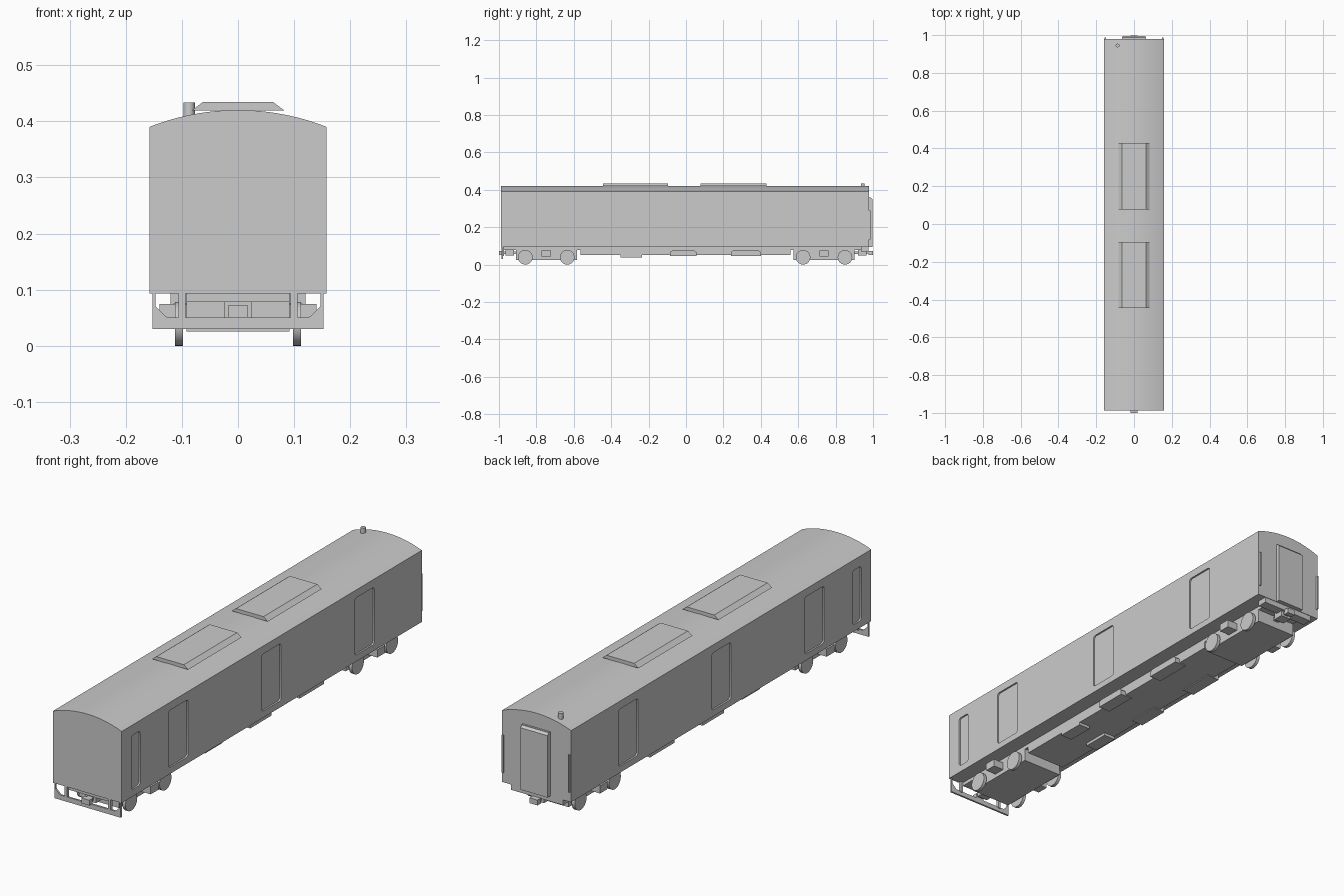
import bpy, bmesh, math
from mathutils import Vector

if "Cube" in bpy.data.objects:
    bpy.data.objects.remove(bpy.data.objects["Cube"])


def mesh_object(name, bm, smooth=False):
    bmesh.ops.recalc_face_normals(bm, faces=bm.faces[:])
    me = bpy.data.meshes.new(name)
    bm.to_mesh(me)
    bm.free()
    ob = bpy.data.objects.new(name, me)
    bpy.context.collection.objects.link(ob)
    if smooth:
        select(ob)
        bpy.ops.object.shade_smooth_by_angle(angle=math.radians(30))
    return ob


def select(ob):
    bpy.ops.object.select_all(action='DESELECT')
    ob.select_set(True)
    bpy.context.view_layer.objects.active = ob


def prism(bm, points, direction):
    """Extrude a closed outline of 3D points along a direction."""
    face = bm.faces.new([bm.verts.new(p) for p in points])
    new = bmesh.ops.extrude_face_region(bm, geom=[face])['geom']
    verts = [g for g in new if isinstance(g, bmesh.types.BMVert)]
    bmesh.ops.translate(bm, verts=verts, vec=Vector(direction))


def extrude_y(name, xz, y0, y1, smooth=False):
    bm = bmesh.new()
    prism(bm, [(x, y0, z) for x, z in xz], (0, y1 - y0, 0))
    return mesh_object(name, bm, smooth)


def box(name, x0, x1, y0, y1, z0, z1):
    return extrude_y(name, [(x0, z0), (x1, z0), (x1, z1), (x0, z1)], y0, y1)


def cylinder(name, centre, radius, depth, axis='Z', sides=32):
    bm = bmesh.new()
    bmesh.ops.create_cone(bm, cap_ends=True, segments=sides, radius1=radius,
                          radius2=radius, depth=depth)
    ob = mesh_object(name, bm, True)
    if axis == 'X':
        ob.rotation_euler = (0, math.pi / 2, 0)
    ob.location = centre
    return ob


W, FRONT, BACK = 0.158, -0.988, 0.979
BASE, EAVE, CROWN = 0.093, 0.39, 0.42

# Carriage shell with a shallow arched roof
rise = CROWN - EAVE
radius = (W * W + rise * rise) / (2 * rise)
span = math.asin(W / radius)
arc = [(radius * math.sin(span * (1 - i / 12)),
        CROWN - radius + radius * math.cos(span * (1 - i / 12))) for i in range(25)]
body = extrude_y("carriage_body", [(-W, BASE), (W, BASE)] + arc, FRONT, BACK)

# Recessed side doors, cut on both sides
cut = bmesh.new()
r, depth = 0.012, 0.007
doors = [(-0.923, -0.866, 0.122, 0.347), (-0.68, -0.552, 0.12, 0.357),
         (-0.07, 0.057, 0.12, 0.357), (0.54, 0.668, 0.12, 0.357)]
for y0, y1, z0, z1 in doors:
    corners = [(y1 - r, z1 - r, 0), (y0 + r, z1 - r, 90),
               (y0 + r, z0 + r, 180), (y1 - r, z0 + r, 270)]
    outline = [(cy + r * math.cos(math.radians(a + k * 30)),
                cz + r * math.sin(math.radians(a + k * 30)))
               for cy, cz, a in corners for k in range(4)]
    for s in (-1, 1):
        prism(cut, [(s * (W - depth), y, z) for y, z in outline], (s * 0.03, 0, 0))
cutter = mesh_object("door_cutter", cut)
cutter.hide_render = True
select(body)
mod = body.modifiers.new("doors", 'BOOLEAN')
mod.operation, mod.solver, mod.object = 'DIFFERENCE', 'EXACT', cutter
bpy.ops.object.modifier_apply(modifier=mod.name)
bpy.data.objects.remove(cutter)
bpy.ops.object.shade_smooth_by_angle(angle=math.radians(30))

# Roof equipment housings and exhaust pipe
for y0, y1 in ((-0.445, -0.095), (0.077, 0.43)):
    extrude_y("roof_unit", [(-0.083, 0.419), (0.083, 0.419),
                            (0.063, 0.434), (-0.063, 0.434)], y0, y1)
cylinder("roof_pipe", (-0.087, 0.945, 0.417), 0.01, 0.033, sides=24)

# Rear gangway and corner handrails
box("gangway_frame", -0.063, 0.063, BACK, 0.987, 0.093, 0.36)
bm = bmesh.new()
prism(bm, [(-0.062, y, z) for y, z in
           ((0.985, 0.093), (0.996, 0.093), (0.996, 0.35), (0.985, 0.36))], (0.124, 0, 0))
mesh_object("gangway_door", bm)
for s in (-1, 1):
    box("corner_handrail", s * 0.152 - 0.003, s * 0.152 + 0.003, BACK, 0.987, 0.135, 0.29)

# Underframe
box("underframe_rail", -0.092, 0.092, FRONT + 0.01, BACK - 0.01, 0.078, BASE)
box("underframe_tank", -0.092, 0.092, -0.563, 0.558, 0.05, 0.08)

# Equipment boxes below the floor
for s in (-1, 1):
    for y0, y1 in ((-0.085, 0.055), (0.24, 0.40)):
        chamfer = 0.01
        bm = bmesh.new()
        prism(bm, [(s * 0.06, y, z) for y, z in
                   ((y0 + chamfer, 0.075), (y1 - chamfer, 0.075), (y1, 0.066),
                    (y1, 0.046), (y0, 0.046), (y0, 0.066))], (s * 0.055, 0, 0))
        mesh_object("side_equipment", bm)
    box("battery_box", s * 0.067 - 0.027, s * 0.067 + 0.027, -0.35, -0.235, 0.038, 0.052)

# Bogies with wheels, axles and side boxes
for yc in (-0.747, 0.738):
    box("bogie_frame", -0.092, 0.092, yc - 0.163, yc + 0.163, 0.025, 0.078)
    for s in (-1, 1):
        box("bogie_side_box", s * 0.115 - 0.025, s * 0.115 + 0.025,
            yc - 0.025, yc + 0.025, 0.042, 0.074)
    for dy in (-0.112, 0.112):
        cylinder("axle", (0, yc + dy, 0.039), 0.008, 0.21, 'X', 16)
        for s in (-1, 1):
            cylinder("wheel", (s * 0.105, yc + dy, 0.039), 0.039, 0.014, 'X')

# Front guard: lower beam, uprights and corner braces
box("guard_beam", -0.152, 0.152, -0.986, -0.978, 0.03, 0.05)
for s in (-1, 1):
    extrude_y("guard_upright", [(s * 0.152, 0.03), (s * 0.152, 0.093), (s * 0.147, 0.093),
                                (s * 0.147, 0.07), (s * 0.125, 0.049), (s * 0.125, 0.03)],
              -0.986, -0.978)
    box("guard_post", s * 0.1 - 0.006, s * 0.1 + 0.006, -0.986, -0.974, 0.045, 0.094)

# Couplers and rear end beam
for s, end in ((-1, -1.0), (1, 0.999)):
    box("coupler_bar", -0.012, 0.012, *sorted((s * 0.9, end - s * 0.015)), 0.056, 0.07)
    box("coupler_head", -0.018, 0.018, *sorted((end - s * 0.022, end)), 0.05, 0.072)
    box("coupler_mount", -0.024, 0.024, *sorted((s * 0.92, s * 0.965)), 0.048, 0.08)
box("rear_beam", -0.12, 0.12, 0.935, BACK - 0.002, 0.07, BASE)
